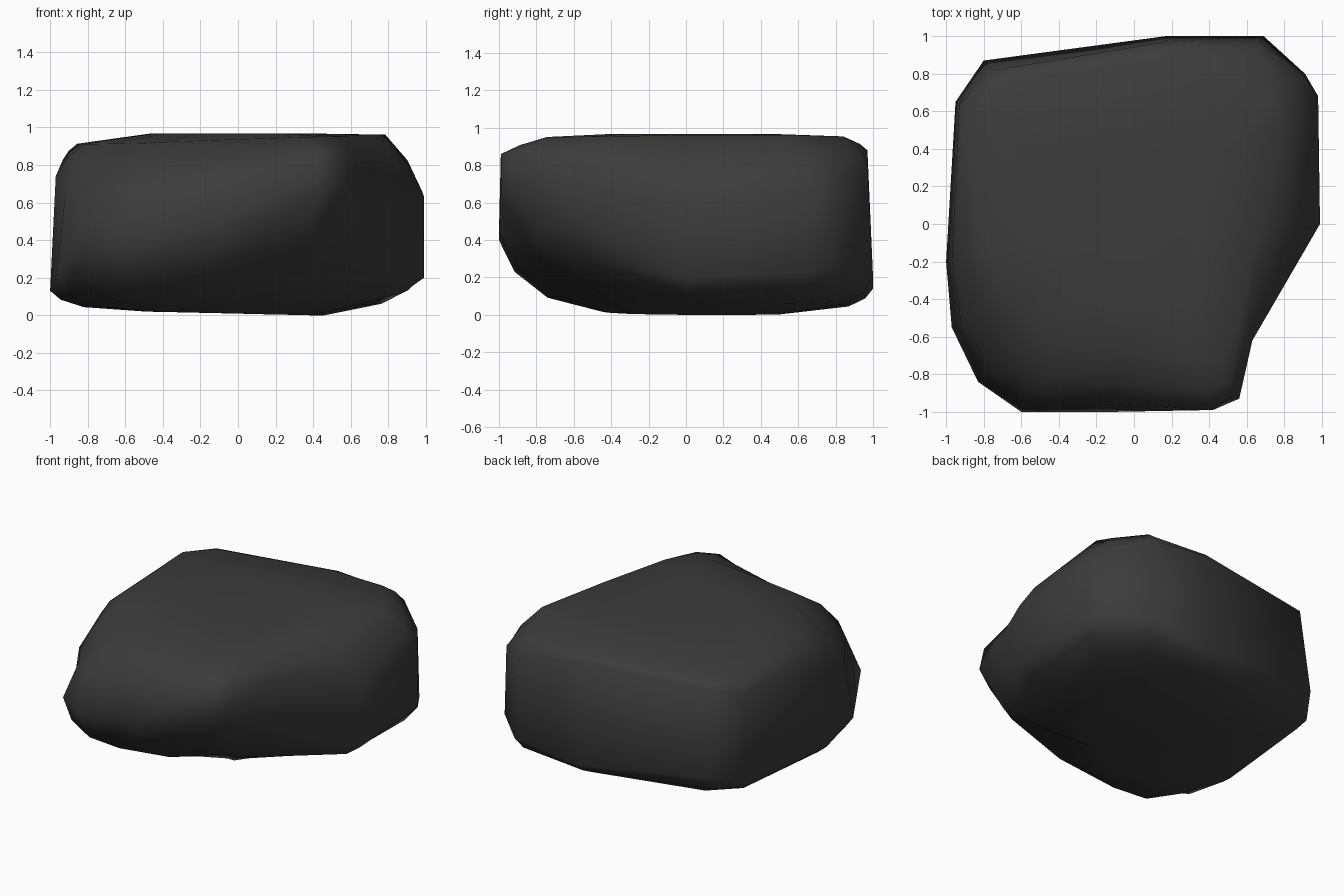
import bpy
import bmesh
from mathutils import Vector

cube = bpy.data.objects.get("Cube")
if cube:
    bpy.data.objects.remove(cube, do_unlink=True)


def make_material(name, rgb):
    colour = (*rgb, 1.0)
    material = bpy.data.materials.new(name)
    material.use_nodes = True
    material.diffuse_color = colour
    material.node_tree.nodes["Principled BSDF"].inputs["Base Color"].default_value = colour
    return material


# One row per vertical rib, running round the outline from the front:
# x, y, base scale, low belt height, high belt height, high belt scale, top scale
RIBS = [
    (-.97, -.55, .83, .2, .62, .95, .72),
    (-.83, -.84, .85, .4, .65, .91, .62),
    (-.6, -1, .74, .4, .65, .95, .67),
    (-.12, -1, .68, .45, .7, .96, .7),
    (.42, -.99, .52, .64, .86, 1, .74),
    (.56, -.93, .55, .71, .86, .97, .8),
    (.63, -.62, .62, .52, .8, 1, .88),
    (.99, 0, .65, .2, .63, 1, .68),
    (.98, .68, .78, .23, .66, 1, .8),
    (.91, .8, .8, .24, .74, .99, .8),
    (.69, 1, .84, .2, .82, .97, .84),
    (.17, 1, .87, .14, .88, .97, .87),
    (-.8, .87, .82, .25, .87, .94, .86),
    (-.95, .65, .82, .18, .83, .98, .9),
    (-1, -.2, .82, .13, .74, .97, .82),
]


def rib_points(x, y, base, low, high, high_scale, top):
    """Points of one rib from the underside up to the top."""
    base_z = 0.02 + 0.18 * low
    top_z = 0.937 + 0.025 * x
    levels = [
        (base * 0.6, 0.01 - 0.01 * x),
        (base, base_z),
        (base + (1 - base) * 0.68, base_z + (low - base_z) * 0.45),
        (1.0, low),
        (high_scale, high),
        (high_scale + (top - high_scale) * 0.4, high + (top_z - high) * 0.55),
        (top, top_z),
        (top * 0.55, 0.967),
    ]
    return [Vector((x * s, y * s, z)) for s, z in levels]


def build_rock(name, ribs, material):
    bm = bmesh.new()
    columns = [[bm.verts.new(p) for p in rib_points(*rib)] for rib in ribs]

    # Side faces between neighbouring ribs
    for left, right in zip(columns, columns[1:] + columns[:1]):
        for i in range(len(left) - 1):
            bm.faces.new((left[i], right[i], right[i + 1], left[i + 1]))

    # Flat underside and top
    bm.faces.new([column[0] for column in reversed(columns)])
    bm.faces.new([column[-1] for column in columns])

    bmesh.ops.recalc_face_normals(bm, faces=bm.faces)
    for face in bm.faces:
        face.smooth = True

    mesh = bpy.data.meshes.new(name)
    bm.to_mesh(mesh)
    bm.free()
    mesh.materials.append(material)
    rock = bpy.data.objects.new(name, mesh)
    bpy.context.collection.objects.link(rock)
    return rock


# Single weathered boulder
dark_stone = make_material("dark stone", (0.045, 0.045, 0.045))
build_rock("boulder", RIBS, dark_stone)
